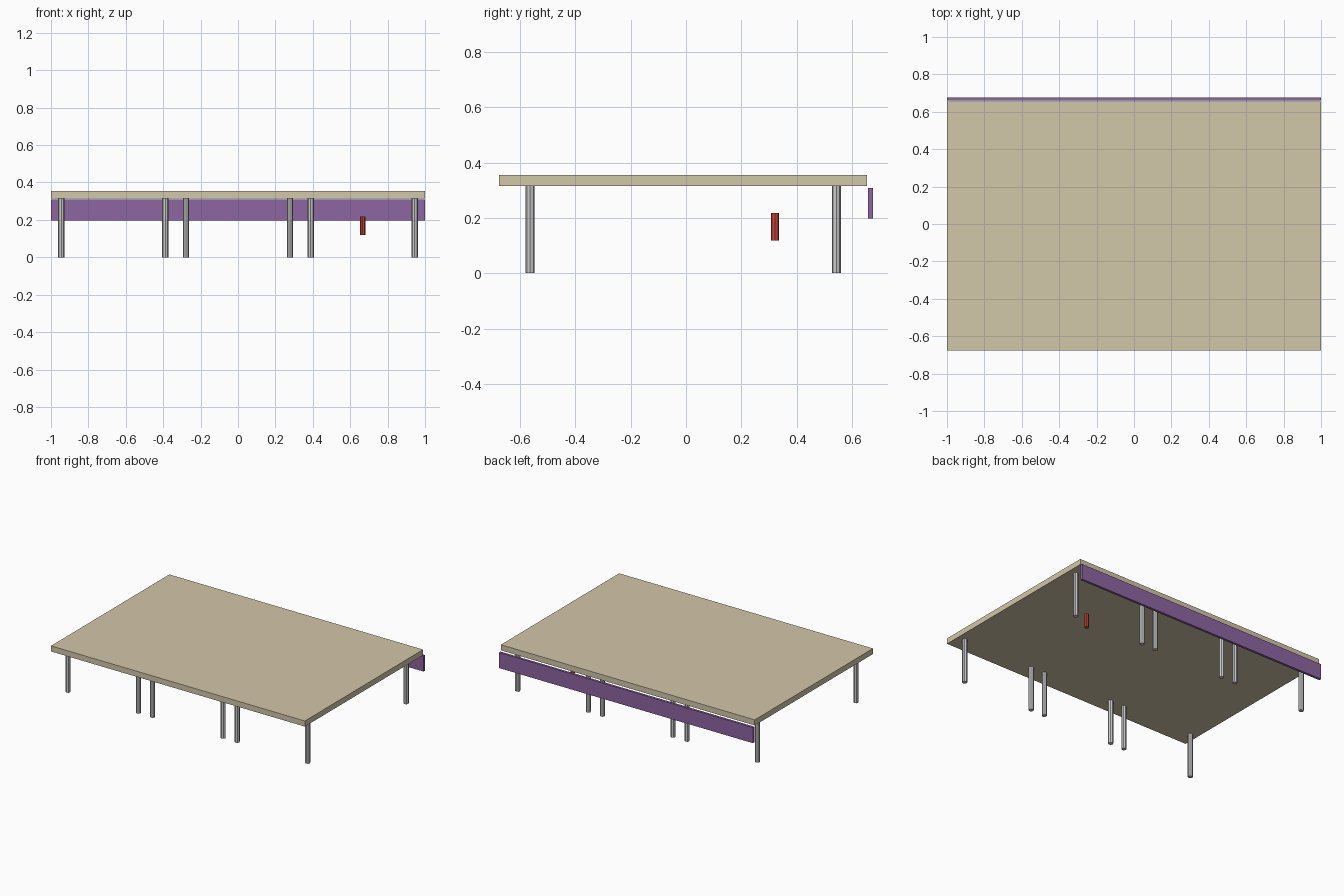
import bpy

if "Cube" in bpy.data.objects:
    bpy.data.objects.remove(bpy.data.objects["Cube"])

def material(name, rgb):
    m = bpy.data.materials.new(name)
    m.diffuse_color = (*rgb, 1)
    m.use_nodes = True
    m.node_tree.nodes["Principled BSDF"].inputs["Base Color"].default_value = m.diffuse_color
    return m

tan = material("tan", (0.65, 0.57, 0.40))
purple = material("purple", (0.27, 0.13, 0.36))
red = material("red", (0.60, 0.06, 0.04))

def box(name, lo, hi, mat):
    bpy.ops.mesh.primitive_cube_add(size=1, location=[(a + b) / 2 for a, b in zip(lo, hi)])
    ob = bpy.context.object
    ob.name = name
    ob.scale = [b - a for a, b in zip(lo, hi)]
    bpy.ops.object.transform_apply(location=False, rotation=False, scale=True)
    ob.data.materials.append(mat)

def post(name, x, y, z0, z1, radius, mat=None):
    bpy.ops.mesh.primitive_cylinder_add(vertices=8, radius=radius, depth=z1 - z0,
                                        location=(x, y, (z0 + z1) / 2))
    ob = bpy.context.object
    ob.name = name
    if mat:
        ob.data.materials.append(mat)

CENTRE_Y = -0.01
MODULE = 2 / 3  # the platform stands on three four-legged modules

# Platform deck
box("deck", (-1, -0.676, 0.315), (1, 0.655, 0.355), tan)

# Valance strip hanging behind the back edge
box("back_valance", (-1, 0.659, 0.197), (1, 0.676, 0.308), purple)

# Legs, four per module
for i in (-1, 0, 1):
    for sx in (-1, 1):
        for sy in (-1, 1):
            post("leg", i * MODULE + sx * 0.278, CENTRE_Y + sy * 0.554, 0, 0.315, 0.0167)

# Small red cylinder under the right module
post("red_cylinder", MODULE, CENTRE_Y + 0.332, 0.118, 0.218, 0.0142, red)
